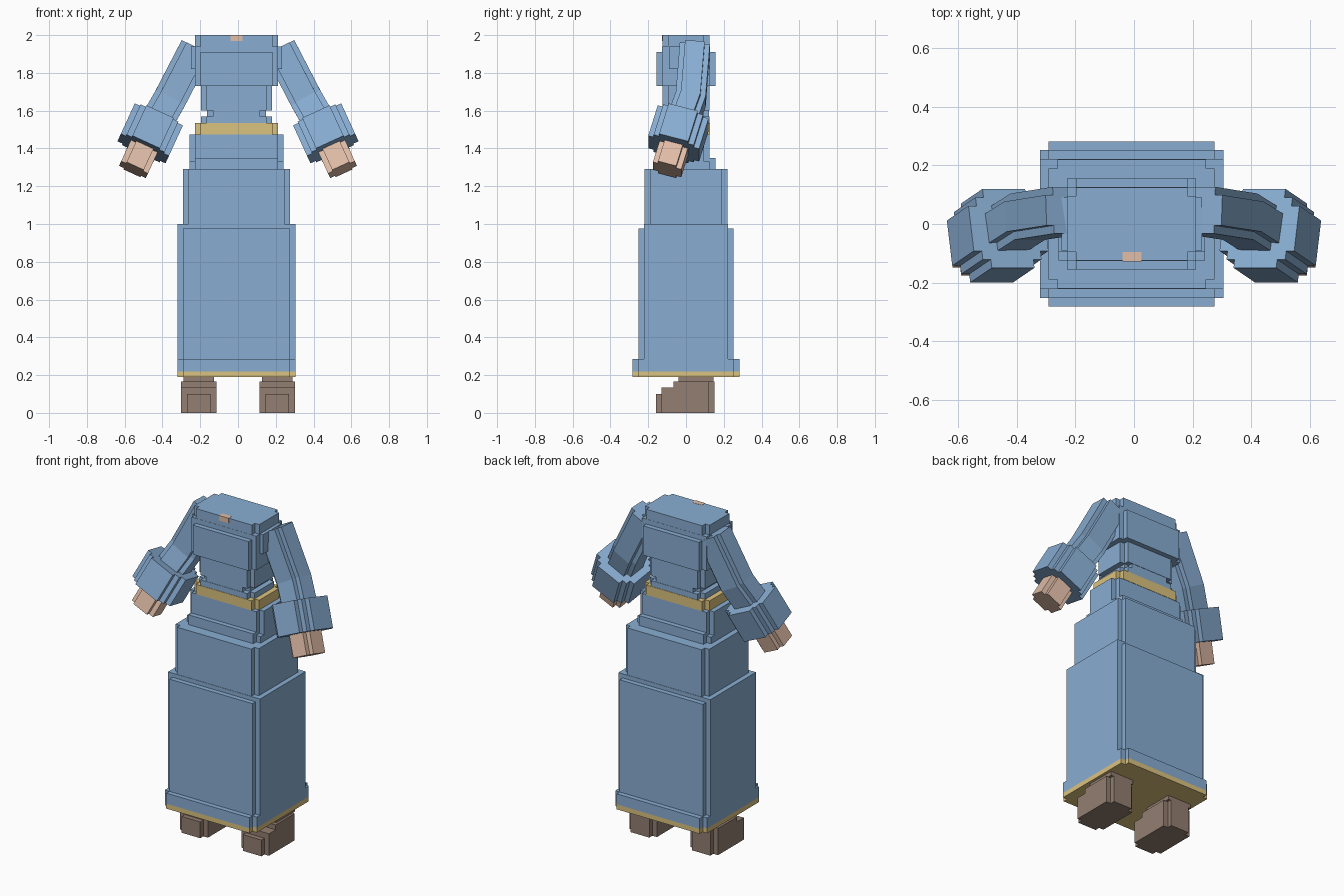
import bpy, bmesh
from mathutils import Vector

cube = bpy.data.objects.get("Cube")
if cube:
    bpy.data.objects.remove(cube, do_unlink=True)


def material(name, rgb):
    m = bpy.data.materials.new(name)
    m.use_nodes = True
    m.diffuse_color = (*rgb, 1)
    m.node_tree.nodes["Principled BSDF"].inputs["Base Color"].default_value = (*rgb, 1)
    return m


BLUE = material("robe_blue", (0.25, 0.42, 0.65))
GOLD = material("trim_gold", (0.71, 0.54, 0.21))
SKIN = material("skin", (0.75, 0.51, 0.39))
BROWN = material("shoe_brown", (0.29, 0.21, 0.165))
CX = -0.008  # robe centre line


def finish(bm, name, mat):
    bmesh.ops.recalc_face_normals(bm, faces=bm.faces)
    me = bpy.data.meshes.new(name)
    bm.to_mesh(me)
    bm.free()
    me.materials.append(mat)
    ob = bpy.data.objects.new(name, me)
    bpy.context.collection.objects.link(ob)
    return ob


def add_box(bm, x0, x1, y0, y1, z0, z1):
    verts = bmesh.ops.create_cube(bm, size=1)["verts"]
    for v in verts:
        v.co = Vector(((x0, x1)[v.co.x > 0], (y0, y1)[v.co.y > 0], (z0, z1)[v.co.z > 0]))


def boxes(name, mat, *dims):
    bm = bmesh.new()
    for d in dims:
        add_box(bm, *d)
    return finish(bm, name, mat)


def tier(name, mat, hx, hy, z0, z_wide, z_deep=None, notch=0.03):
    """Block with notched corners: a wide box crossed with a deep box."""
    nx, ny = hx - notch, hy - notch
    return boxes(name, mat,
                 (CX - hx, CX + hx, -ny, ny, z0, z_wide),
                 (CX - nx, CX + nx, -hy, hy, z0, z_deep or z_wide))


def stepped_section(a, b, n, s):
    """Rectangle outline whose corners are cut into n square steps."""
    corner = []
    for k in range(n + 1):
        corner.append((a - k * s, b - (n - k) * s))
        if k < n:
            corner.append((a - (k + 1) * s, b - (n - k) * s))
    out = []
    for sx, sy in ((1, 1), (-1, 1), (-1, -1), (1, -1)):
        pts = [(sx * x, sy * y) for x, y in corner]
        out += pts if sx * sy > 0 else pts[::-1]
    return out


def loft(name, mat, path, section):
    """Sweep a section along a straight or bent path."""
    bm = bmesh.new()
    rings = []
    for i, p in enumerate(path):
        before, after = path[max(i - 1, 0)], path[min(i + 1, len(path) - 1)]
        axis_z = (before - after).normalized()
        axis_x = Vector((0, 1, 0)).cross(axis_z).normalized()
        axis_y = axis_z.cross(axis_x)
        rings.append([bm.verts.new(p + axis_x * x + axis_y * y) for x, y in section])
    count = len(section)
    for lo, hi in zip(rings, rings[1:]):
        for j in range(count):
            k = (j + 1) % count
            bm.faces.new((lo[j], lo[k], hi[k], hi[j]))
    bm.faces.new(rings[0])
    bm.faces.new(rings[-1])
    return finish(bm, name, mat)


# Skirt, widest at the hem
tier("hem_trim", GOLD, 0.313, 0.282, 0.19, 0.22)
tier("hem_band", BLUE, 0.313, 0.282, 0.22, 0.285)
tier("lower_skirt", BLUE, 0.313, 0.252, 0.285, 1.0, 0.975)
tier("upper_skirt", BLUE, 0.283, 0.22, 0.975, 1.29)

# Hips, belt and waist
tier("hip_ledge", BLUE, 0.25, 0.155, 1.29, 1.33, 1.35)
tier("hips", BLUE, 0.25, 0.125, 1.33, 1.475)
tier("belt", GOLD, 0.22, 0.127, 1.475, 1.535)
tier("waist_base", BLUE, 0.188, 0.125, 1.535, 1.57)
tier("waist_groove", BLUE, 0.155, 0.123, 1.57, 1.60)
tier("waist", BLUE, 0.188, 0.125, 1.60, 1.73)

# Chest and shoulders
tier("chest", BLUE, 0.22, 0.156, 1.73, 1.94, 1.91)
boxes("shoulder_block", BLUE, (CX - 0.24, CX + 0.24, -0.09, 0.09, 1.82, 1.94))
tier("collar", BLUE, 0.22, 0.125, 1.91, 2.0)
boxes("throat_patch", SKIN, (-0.04, 0.025, -0.128, -0.095, 1.97, 2.001))

for side, s in (("left", 1), ("right", -1)):
    # Bent sleeve, flared cuff and hand
    shoulder = Vector((s * 0.222, 0.047, 1.93))
    elbow = Vector((s * 0.362, 0.025, 1.66))
    cuff = Vector((s * 0.465, -0.04, 1.48))
    fingertips = Vector((s * 0.553, -0.1, 1.288))
    along = (fingertips - cuff).normalized()
    loft(side + "_sleeve", BLUE, [shoulder, elbow, cuff],
         stepped_section(0.0875, 0.08, 1, 0.028))
    loft(side + "_cuff", BLUE, [cuff - along * 0.092, cuff + along * 0.092],
         stepped_section(0.14, 0.14, 2, 0.03))
    loft(side + "_hand", SKIN, [cuff, fingertips],
         stepped_section(0.078, 0.078, 1, 0.028))

    # Shoe stepping down toward the toe
    x = s * 0.208
    boxes(side + "_shoe", BROWN,
          (x - 0.063, x + 0.063, -0.16, -0.13, 0, 0.10),
          (x - 0.094, x + 0.094, -0.13, 0.12, 0, 0.135),
          (x - 0.094, x + 0.094, -0.065, 0.12, 0.135, 0.165),
          (x - 0.063, x + 0.063, 0.12, 0.15, 0, 0.165))
    boxes(side + "_ankle", BROWN, (x - 0.08, x + 0.08, -0.04, 0.145, 0.165, 0.192))
